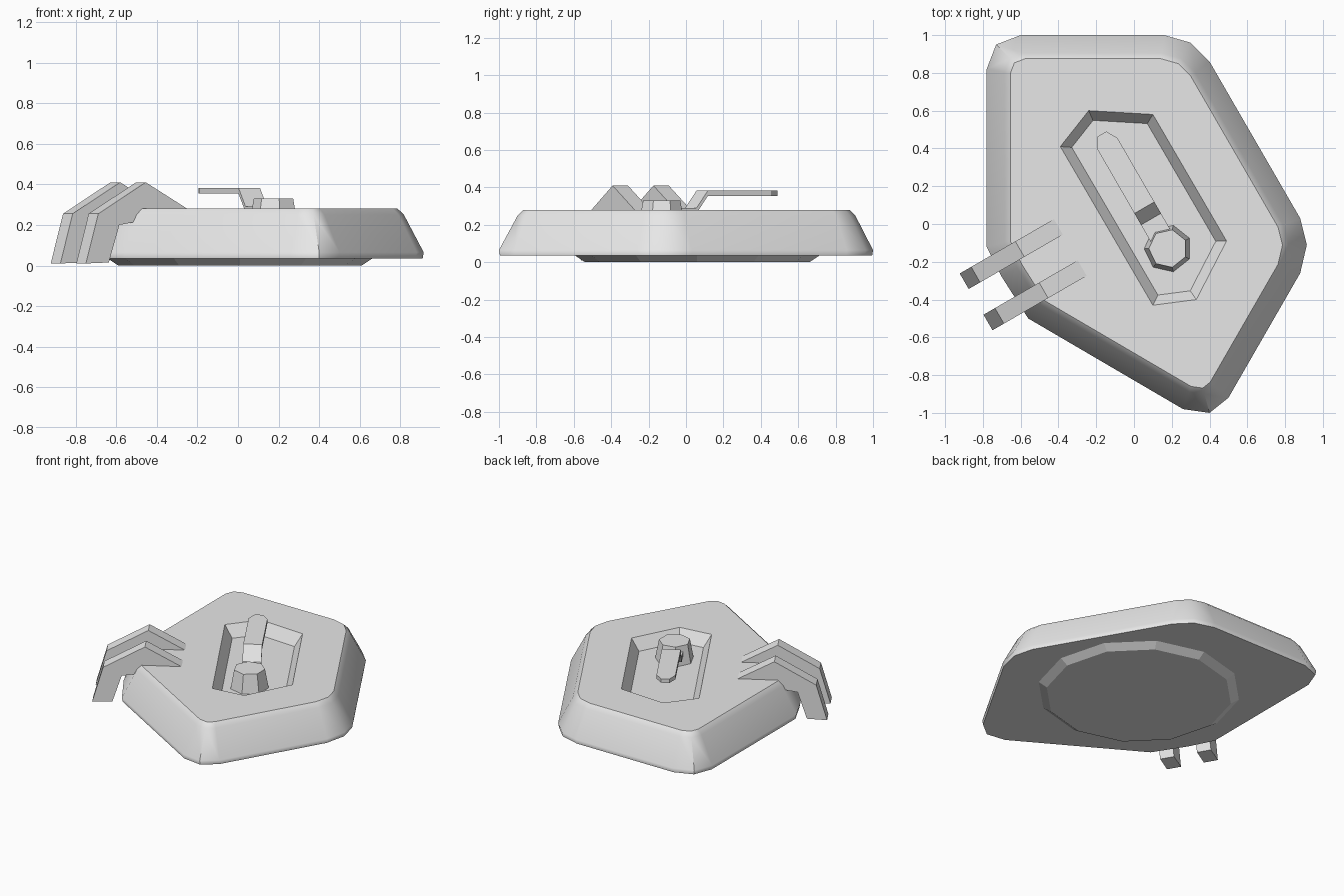
import bpy, bmesh, math
from mathutils import Vector, Matrix

cube = bpy.data.objects.get("Cube")
if cube:
    bpy.data.objects.remove(cube, do_unlink=True)

grey = bpy.data.materials.new("light_grey")
grey.use_nodes = True
grey.diffuse_color = (0.8, 0.8, 0.8, 1)
grey.node_tree.nodes["Principled BSDF"].inputs["Base Color"].default_value = (0.8, 0.8, 0.8, 1)


def finish(bm, name, smooth=None):
    bmesh.ops.recalc_face_normals(bm, faces=bm.faces)
    mesh = bpy.data.meshes.new(name)
    bm.to_mesh(mesh)
    bm.free()
    mesh.materials.append(grey)
    obj = bpy.data.objects.new(name, mesh)
    bpy.context.collection.objects.link(obj)
    if smooth:
        bpy.ops.object.select_all(action='DESELECT')
        obj.select_set(True)
        bpy.context.view_layer.objects.active = obj
        bpy.ops.object.shade_smooth_by_angle(angle=math.radians(smooth))
        mod = obj.modifiers.new("face_weighting", 'WEIGHTED_NORMAL')
        mod.keep_sharp = True
    return obj


def inset(points, d):
    """Move every edge of a clockwise outline inward by d."""
    pts = [Vector(p) for p in points]
    out = []
    for i, p in enumerate(pts):
        a = (p - pts[i - 1]).normalized()
        b = (pts[(i + 1) % len(pts)] - p).normalized()
        na, nb = Vector((a.y, -a.x)), Vector((b.y, -b.x))
        out.append(p + (na + nb) * d / (1 + na.dot(nb)))
    return out


def ring(bm, points, z):
    return [bm.verts.new((p[0], p[1], z)) for p in points]


def bridge(bm, a, b):
    n = len(a)
    for i in range(n):
        bm.faces.new((a[i], a[(i + 1) % n], b[(i + 1) % n], b[i]))


def loop_edges(bm, loop):
    return [bm.edges.get((loop[i - 1], loop[i])) for i in range(len(loop))]


def extrude_profile(name, profile, width, matrix):
    """Profile in local xz, given a width along local y."""
    bm = bmesh.new()
    sides = [[bm.verts.new((x, y, z)) for x, z in profile]
             for y in (-width / 2, width / 2)]
    bridge(bm, *sides)
    for s in sides:
        bm.faces.new(s)
    bm.transform(matrix)
    return finish(bm, name)


def frustum(name, sides, r1, r2, z1, z2, centre, turn):
    bm = bmesh.new()
    bmesh.ops.create_cone(bm, cap_ends=True, segments=sides, radius1=r1,
                          radius2=r2, depth=z2 - z1)
    bmesh.ops.rotate(bm, verts=bm.verts, matrix=Matrix.Rotation(turn, 3, 'Z'))
    bmesh.ops.translate(bm, verts=bm.verts, vec=(*centre, (z1 + z2) / 2))
    return finish(bm, name)


# Five-sided body with blunted corners, sloping walls and a sunken tray
outline = [(-0.6, 1), (0.16, 1), (0.3, 0.96), (0.4, 0.86), (0.88, 0.03),
           (0.915, -0.11), (0.88, -0.26), (0.5, -0.92), (0.4, -1), (0.26, -0.98),
           (-0.56, -0.5), (-0.7, -0.28), (-0.78, -0.12), (-0.78, 0.82), (-0.73, 0.95)]
tray = [(-0.39, 0.41), (-0.24, 0.6), (0.1, 0.58), (0.49, -0.09), (0.33, -0.4), (0.1, -0.43)]
FLOOR = 0.2
bm = bmesh.new()
rings = [ring(bm, inset(outline, d), z)
         for d, z in ((0.005, 0.035), (0, 0.065), (0.095, 0.25), (0.125, 0.28))]
for low, high in zip(rings, rings[1:]):
    bridge(bm, low, high)
bm.faces.new(rings[0])
rim, floor = ring(bm, tray, 0.28), ring(bm, inset(tray, 0.05), FLOOR)
bridge(bm, rim, floor)
bm.faces.new(floor)
bmesh.ops.triangle_fill(bm, use_beauty=True,
                        edges=loop_edges(bm, rings[-1]) + loop_edges(bm, rim))
finish(bm, "body", 40)

# Shallow base plate and the knob in the tray
frustum("base_plate", 12, 0.6, 0.66, 0, 0.04, (0.01, 0.06), 0)
frustum("knob", 7, 0.128, 0.102, FLOOR - 0.01, 0.33, (0.18, -0.13), math.pi / 2)

# Cranked lever running out from the knob
along_lever = Matrix.Translation((0.18, -0.13, 0)) @ Matrix.Rotation(math.radians(120), 4, 'Z')
half = 0.061
top_path = [(0, 0.29), (0.18, 0.29), (0.25, 0.383), (0.64, 0.383), (0.7, 0.383)]
bm = bmesh.new()
sections = []
for x, z in top_path:
    w = half * (0.45 if x == top_path[-1][0] else 1)
    sections.append([bm.verts.new(c) for c in ((x, -w, z), (x, w, z),
                                               (x, w, z - 0.028), (x, -w, z - 0.028))])
for a, b in zip(sections, sections[1:]):
    bridge(bm, a, b)
bm.faces.new(sections[0])
bm.faces.new(sections[-1])
bm.transform(along_lever)
finish(bm, "lever")

# Two bent brackets hooked over the edge
bracket = [(0.93, 0.01), (0.86, 0.255), (0.59, 0.41), (0.345, 0.275),
           (0.5, 0.24), (0.74, 0.2), (0.8, 0.015)]
outward = Matrix.Rotation(math.radians(210), 4, 'Z')
for name, offset in (("rear_bracket", -0.187), ("front_bracket", 0.065)):
    extrude_profile(name, bracket, 0.095, outward @ Matrix.Translation((0, offset, 0)))
